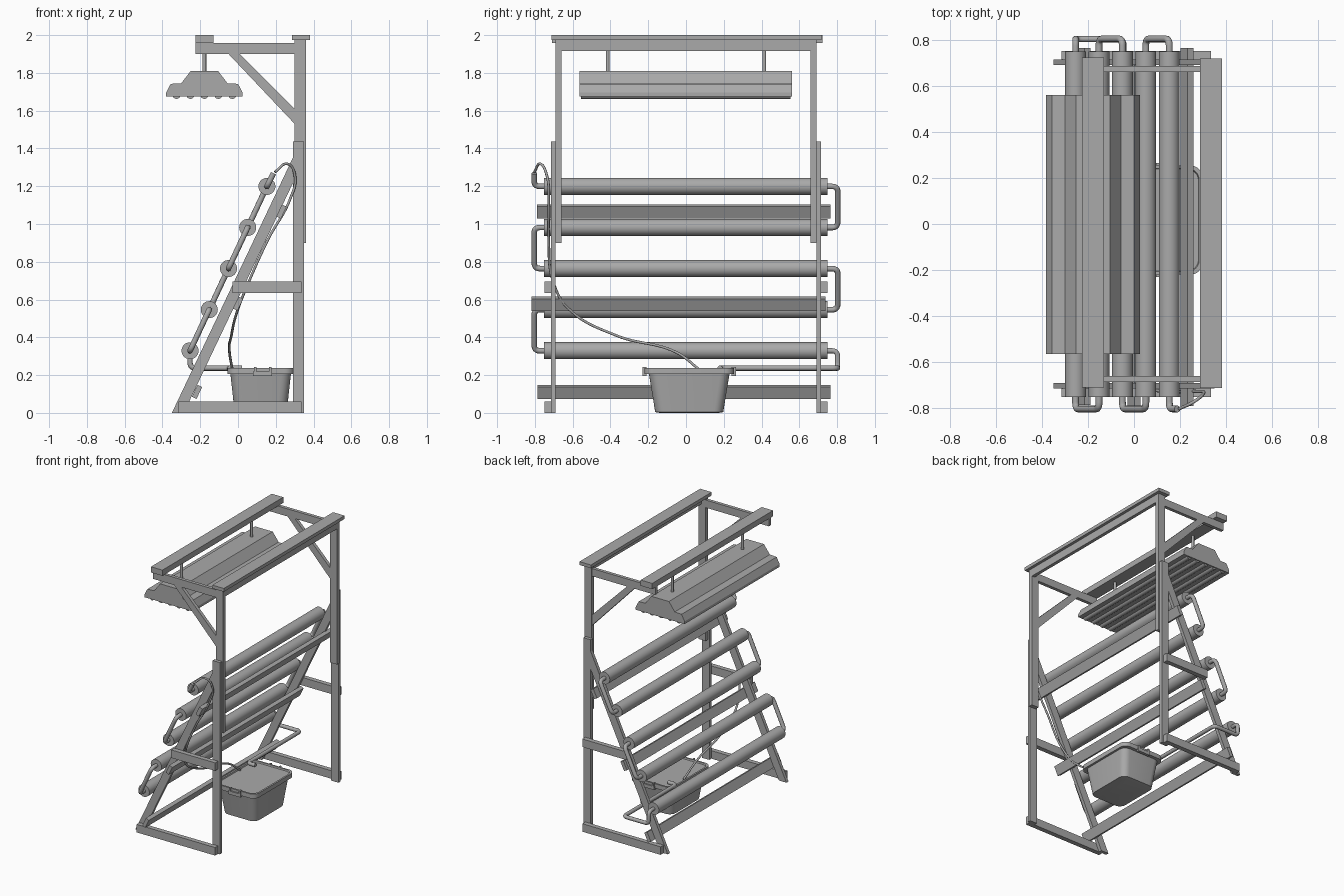
import bpy, bmesh, math
from mathutils import Vector

if "Cube" in bpy.data.objects:
    bpy.data.objects.remove(bpy.data.objects["Cube"])

grey = bpy.data.materials.new("plain grey")
grey.use_nodes = True
colour = (0.4, 0.4, 0.4, 1)
grey.diffuse_color = colour
grey.node_tree.nodes["Principled BSDF"].inputs["Base Color"].default_value = colour


def finish(name, bm, smooth=False):
    bmesh.ops.recalc_face_normals(bm, faces=bm.faces)
    mesh = bpy.data.meshes.new(name)
    bm.to_mesh(mesh)
    bm.free()
    mesh.materials.append(grey)
    ob = bpy.data.objects.new(name, mesh)
    bpy.context.collection.objects.link(ob)
    if smooth:
        bpy.ops.object.select_all(action='DESELECT')
        bpy.context.view_layer.objects.active = ob
        ob.select_set(True)
        bpy.ops.object.shade_smooth_by_angle(angle=math.radians(35))
    return ob


def prism(name, profile, y0, y1, smooth=False):
    """Extrude an x-z outline from y0 to y1."""
    bm = bmesh.new()
    face = bm.faces.new([bm.verts.new((x, y0, z)) for x, z in profile])
    out = bmesh.ops.extrude_face_region(bm, geom=[face])
    moved = [g for g in out["geom"] if isinstance(g, bmesh.types.BMVert)]
    bmesh.ops.translate(bm, verts=moved, vec=(0, y1 - y0, 0))
    return finish(name, bm, smooth)


def box(name, x0, x1, y0, y1, z0, z1):
    return prism(name, [(x0, z0), (x1, z0), (x1, z1), (x0, z1)], y0, y1)


def rod(name, x, z, radius, y0, y1, sides=32):
    ring = [(x + radius * math.cos(math.tau * i / sides),
             z + radius * math.sin(math.tau * i / sides)) for i in range(sides)]
    return prism(name, ring, y0, y1, True)


def rounded(points, bend):
    """Replace the corners of a path by short curves."""
    pts = [Vector(p) for p in points]
    path = [pts[0]]
    for a, b, c in zip(pts, pts[1:], pts[2:]):
        start = b + (a - b).normalized() * bend
        end = b + (c - b).normalized() * bend
        for i in range(6):
            t = i / 5
            path.append(start * (1 - t) ** 2 + b * 2 * t * (1 - t) + end * t * t)
    return path + [pts[-1]]


def tube(name, points, radius, bend=0.03, flowing=False):
    curve = bpy.data.curves.new(name, 'CURVE')
    curve.dimensions = '3D'
    curve.bevel_depth = radius
    curve.bevel_resolution = 3
    curve.use_fill_caps = True
    path = [Vector(p) for p in points] if flowing else rounded(points, bend)
    if flowing:
        spline = curve.splines.new('BEZIER')
        spline.bezier_points.add(len(path) - 1)
        for bp, p in zip(spline.bezier_points, path):
            bp.co = p
            bp.handle_left_type = bp.handle_right_type = 'AUTO'
    else:
        spline = curve.splines.new('POLY')
        spline.points.add(len(path) - 1)
        for sp, p in zip(spline.points, path):
            sp.co = (*p, 1)
    curve.materials.append(grey)
    ob = bpy.data.objects.new(name, curve)
    bpy.context.collection.objects.link(ob)
    return ob


# Two side frames
LEG = [(-.35, 0), (-.287, 0), (.29, 1.215), (.29, 1.35)]
BRACE = [(-.05, 1.9), (.01, 1.9), (.30, 1.61), (.30, 1.53)]
for side, s in (("right", -1), ("left", 1)):
    prism(side + "_sloping_leg", LEG, s * .69, s * .715)
    box(side + "_lower_post", .29, .35, s * .69, s * .715, 0, 1.437)
    box(side + "_upper_post", .30, .36, s * .66, s * .69, .9, 1.975)
    box(side + "_base_rail", -.315, .335, s * .715, s * .75, 0, .06)
    box(side + "_middle_rail", -.03, .335, s * .715, s * .75, .635, .695)
    box(side + "_top_arm", -.225, .30, s * .66, s * .685, 1.9, 1.957)
    prism(side + "_brace", BRACE, s * .66, s * .685)

# Top beams
box("rear_top_cap", .286, .381, -.712, .718, 1.975, 2)
box("rear_top_board", .335, .36, -.66, .66, 1.917, 1.975)
box("front_top_beam", -.225, -.13, -.71, .722, 1.957, 2)

# Cross boards behind the sloping legs
along = Vector((.43, .903))
across = Vector((.903, -.43))
for name, x, z, y0, y1 in (("lower", -.217, .111, -.785, .765),
                           ("middle", 0, .578, -.817, .738),
                           ("upper", .23, 1.066, -.79, .765)):
    c = Vector((x, z))
    corners = [c + along * a * .035 + across * b * .0135
               for a, b in ((-1, -1), (-1, 1), (1, 1), (1, -1))]
    prism(name + "_cross_board", corners, y0, y1)

# Growing pipes joined in a zigzag
centres = [(.153 - .1017 * i, 1.199 - .2175 * i) for i in range(5)]
for i, (x, z) in enumerate(centres):
    rod(f"growing_pipe_{i + 1}", x, z, .045, -.752, .748)
for i in range(4):
    s = 1 if i % 2 == 0 else -1
    (xa, za), (xb, zb) = centres[i], centres[i + 1]
    tube(f"connector_{i + 1}", [(xa, s * .73, za), (xa, s * .803, za),
                                (xb, s * .803, zb), (xb, s * .73, zb)], .015)
xt, zt = centres[0]
tube("inlet_elbow", [(xt, -.73, zt), (xt, -.803, zt), (xt + .035, -.803, zt + .07)], .015)
xo, zo = centres[4]
tube("outlet_pipe", [(xo, .73, zo), (xo, .803, zo), (xo, .803, .237),
                     (-.045, .803, .237), (-.045, .18, .237), (.02, .18, .237)], .014)

# Supply hose
tube("supply_hose", [(-.03, .07, .23), (-.045, -.05, .32), (-.035, -.37, .41),
                     (0, -.62, .55), (.06, -.705, .7), (.16, -.727, .92),
                     (.275, -.727, 1.13), (.302, -.735, 1.25), (.262, -.77, 1.318),
                     (.195, -.803, 1.275)], .007, flowing=True)

# Water tub with rounded corners, a rim and a recessed top
bm = bmesh.new()
rings = []
for hx, hy, z in ((.11, .155, 0), (.138, .18, .004), (.16, .213, .205), (.176, .237, .205),
                  (.176, .237, .238), (.163, .224, .238), (.16, .221, .228)):
    ring = []
    r = .05
    for k, (sx, sy) in enumerate(((1, 1), (-1, 1), (-1, -1), (1, -1))):
        for i in range(7):
            a = math.pi / 2 * (k + i / 6)
            ring.append(bm.verts.new((.12 + sx * (hx - r) + r * math.cos(a),
                                      .017 + sy * (hy - r) + r * math.sin(a), z)))
    rings.append(ring)
for lo, hi in zip(rings, rings[1:]):
    for i in range(len(lo)):
        j = (i + 1) % len(lo)
        bm.faces.new((lo[i], lo[j], hi[j], hi[i]))
bm.faces.new(rings[0])
bm.faces.new(rings[-1])
finish("water_tub", bm, True)
for side, s in (("right", -1), ("left", 1)):
    y = .017 + s * .225
    box(side + "_tub_handle", .08, .18, y, y + s * .022, .195, .22)
    for x in (.085, .165):
        box(side + "_tub_clip", x, x + .012, y, y + s * .022, .195, .242)

# Hanging lamp
half = [(.203, 1.675), (.203, 1.695), (.178, 1.742), (.122, 1.745), (.073, 1.81)]
hood = [(-.178 + x, z) for x, z in half] + [(-.178 - x, z) for x, z in reversed(half)]
prism("lamp_hood", hood, -.565, .561)
for i in range(5):
    rod(f"lamp_tube_{i + 1}", -.178 + (i - 2) * .074, 1.683, .021, -.555, .552, 16)
for side, s in (("right", -1), ("left", 1)):
    tube(side + "_lamp_hanger", [(-.178, s * .415, 1.8), (-.178, s * .415, 1.96)], .01)
